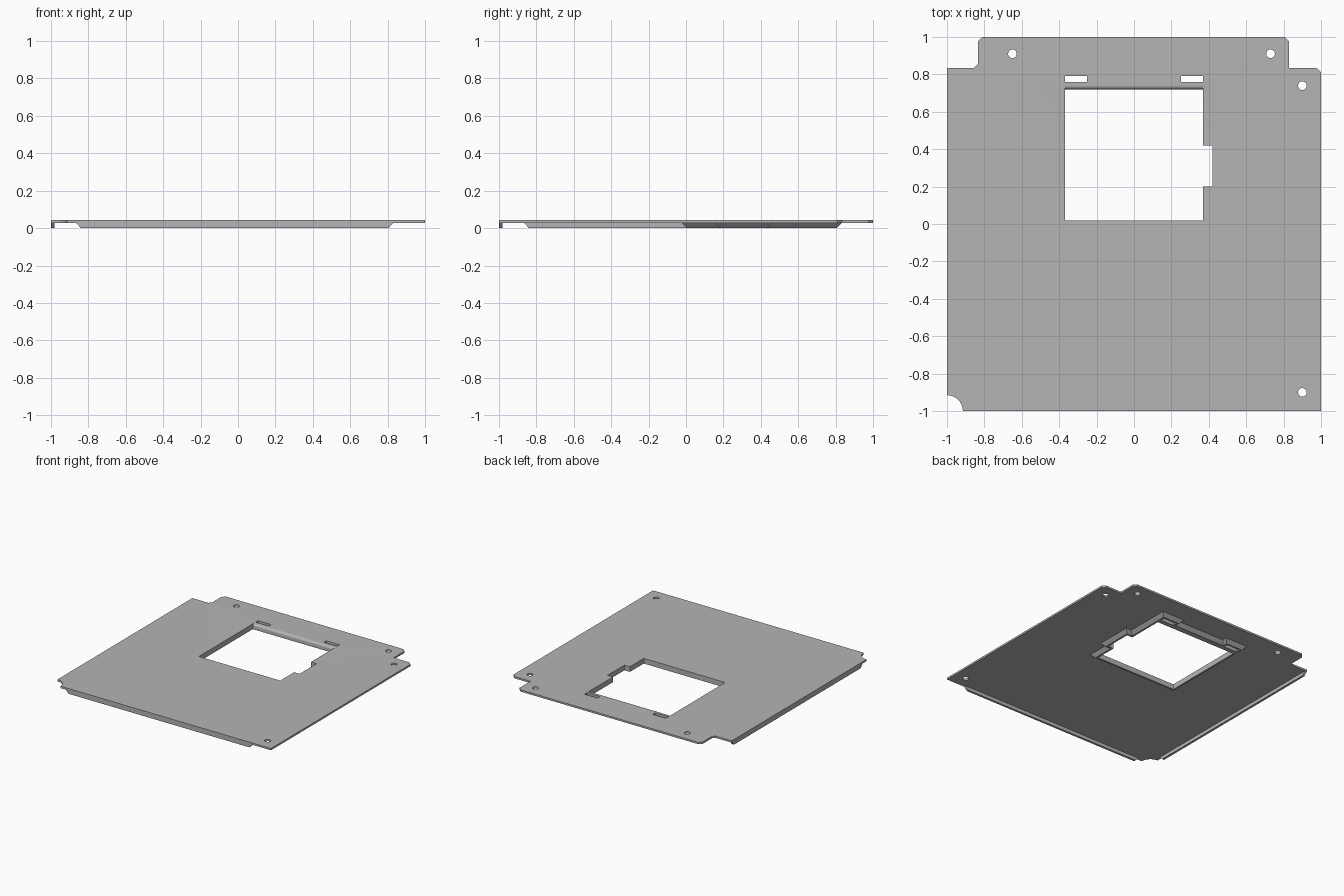
import bpy, bmesh, math
from mathutils import Vector

old = bpy.data.objects.get("Cube")
if old:
    bpy.data.objects.remove(old, do_unlink=True)

TOP, UNDER = 0.043, 0.028      # plate top and underside heights

grey = bpy.data.materials.new("sheet_grey")
grey.use_nodes = True
grey.diffuse_color = (0.46, 0.46, 0.46, 1)
grey.node_tree.nodes["Principled BSDF"].inputs["Base Color"].default_value = (0.46, 0.46, 0.46, 1)


def loft(name, lower, upper):
    """Closed solid between two matching loops of 3D points."""
    bm = bmesh.new()
    a = [bm.verts.new(p) for p in lower]
    b = [bm.verts.new(p) for p in upper]
    n = len(a)
    bm.faces.new(a[::-1])
    bm.faces.new(b)
    for i in range(n):
        j = (i + 1) % n
        bm.faces.new((a[i], a[j], b[j], b[i]))
    bmesh.ops.recalc_face_normals(bm, faces=bm.faces)
    mesh = bpy.data.meshes.new(name)
    bm.to_mesh(mesh)
    bm.free()
    mesh.materials.append(grey)
    ob = bpy.data.objects.new(name, mesh)
    bpy.context.collection.objects.link(ob)
    return ob


def prism(name, loop, z0, z1):
    return loft(name, [(x, y, z0) for x, y in loop], [(x, y, z1) for x, y in loop])


def box(name, x0, x1, y0, y1, z0=-0.1, z1=0.1):
    return prism(name, [(x0, y0), (x1, y0), (x1, y1), (x0, y1)], z0, z1)


def offset(loop, d):
    """Grow an axis-aligned counter-clockwise loop outwards by d."""
    out = []
    for i, p in enumerate(loop):
        p = Vector(p)
        e1 = (p - Vector(loop[i - 1])).normalized()
        e2 = (Vector(loop[(i + 1) % len(loop)]) - p).normalized()
        q = p + d * Vector((e1.y + e2.y, -e1.x - e2.x))
        out.append((q.x, q.y))
    return out


def combine(target, other, operation):
    mod = target.modifiers.new("combine", 'BOOLEAN')
    mod.operation, mod.solver, mod.object = operation, 'EXACT', other
    bpy.context.view_layer.objects.active = target
    bpy.ops.object.modifier_apply(modifier=mod.name)
    bpy.data.objects.remove(other, do_unlink=True)


# Plate outline with notched back corners and a scooped front corner
outline = [(1, -1), (1, 0.81), (0.975, 0.835), (0.83, 0.835), (0.83, 0.975), (0.805, 1),
           (-0.81, 1), (-0.835, 0.975), (-0.835, 0.855), (-0.855, 0.835), (-1, 0.835)]
for i in range(9):
    t = math.pi / 2 * (1 - i / 8)
    outline.append((-1 + 0.085 * math.cos(t), -1 + 0.085 * math.sin(t)))
plate = prism("cover_plate", outline, UNDER, TOP)

# Chamfered rim under the window
opening = [(-0.37, 0.02), (0.37, 0.02), (0.37, 0.2), (0.42, 0.2), (0.42, 0.42), (0.37, 0.42),
           (0.37, 0.79), (0.25, 0.79), (0.25, 0.75), (-0.25, 0.75), (-0.25, 0.79), (-0.37, 0.79)]
rim = loft("window_rim",
           [(x, y, 0) for x, y in offset(opening, 0.015)],
           [(x, y, 0.032) for x, y in offset(opening, 0.047)])
combine(plate, rim, 'UNION')

# Folded flanges with tapered ends along the front and one side
profile = [(-0.865, 0.035), (-0.865, UNDER), (-0.84, 0), (0.805, 0), (0.83, UNDER), (0.83, 0.035)]
front = loft("front_flange", [(a, -1, z) for a, z in profile], [(a, -0.982, z) for a, z in profile])
side = loft("side_flange", [(-1, a, z) for a, z in profile], [(-0.982, a, z) for a, z in profile])
combine(plate, front, 'UNION')
combine(plate, side, 'UNION')

# Window cutter whose back edge leaves a rounded lip
r = 0.02
lip = [(0.02, 0.1), (0.02, -0.1), (0.72, -0.1)]
for i in range(7):
    t = math.pi / 2 * i / 6
    lip.append((0.72 + r - r * math.cos(t), TOP - r + r * math.sin(t)))
lip.append((0.74, 0.1))
window = loft("window_cutter", [(-0.37, y, z) for y, z in lip], [(0.37, y, z) for y, z in lip])
cutters = [window, box("notch_cutter", 0.3, 0.42, 0.2, 0.42)]

# Small slots behind the lip
for x0 in (-0.37, 0.25):
    cutters.append(box("slot_cutter", x0, x0 + 0.12, 0.758, 0.79))

# Screw holes
for cx, cy in [(-0.65, 0.91), (0.73, 0.91), (0.9, 0.74), (0.9, -0.9)]:
    ring = [(cx + 0.023 * math.cos(math.tau * k / 24), cy + 0.023 * math.sin(math.tau * k / 24))
            for k in range(24)]
    cutters.append(prism("hole_cutter", ring, -0.1, 0.1))

for cutter in cutters:
    combine(plate, cutter, 'DIFFERENCE')

# Smooth the curved walls, keep folds sharp
bpy.ops.object.select_all(action='DESELECT')
plate.select_set(True)
bpy.context.view_layer.objects.active = plate
bpy.ops.object.shade_smooth_by_angle(angle=math.radians(30))
